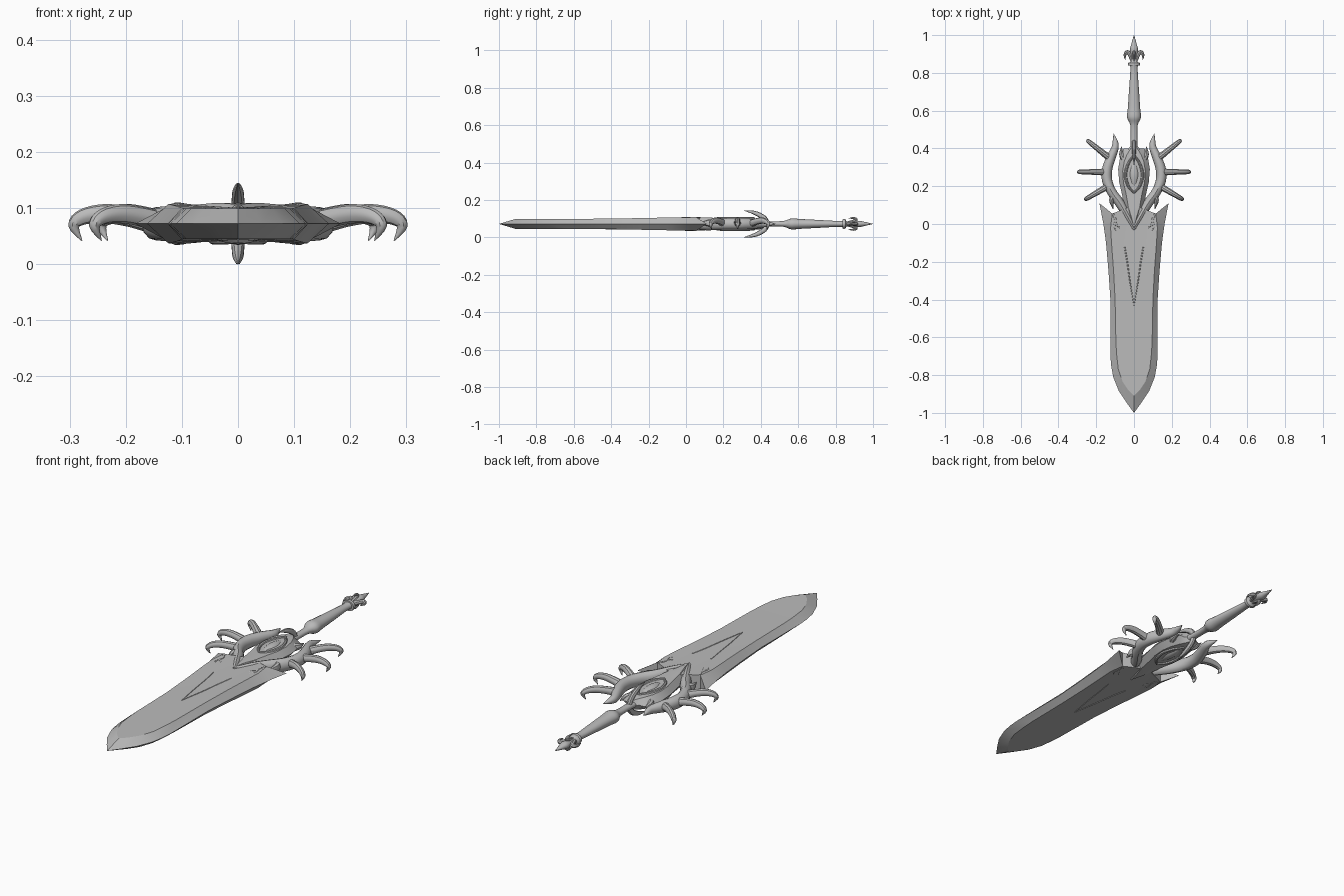
import bpy, bmesh, math
from mathutils import Vector

Z0 = 0.072  # height of the sword's middle plane
grey = bpy.data.materials.new("steel grey")
grey.diffuse_color = (0.5, 0.5, 0.5, 1)


def finish(bm, name, axes="", angle=35):
    """Mirror across the given axes, then make a smooth-shaded object."""
    for a in axes:
        bmesh.ops.mirror(bm, geom=bm.verts[:] + bm.edges[:] + bm.faces[:],
                         axis=a, merge_dist=0.0004)
    bmesh.ops.recalc_face_normals(bm, faces=bm.faces[:])
    me = bpy.data.meshes.new(name)
    bm.to_mesh(me)
    bm.free()
    me.materials.append(grey)
    ob = bpy.data.objects.new(name, me)
    ob.location.z = Z0
    bpy.context.collection.objects.link(ob)
    bpy.ops.object.select_all(action='DESELECT')
    ob.select_set(True)
    bpy.context.view_layer.objects.active = ob
    bpy.ops.object.shade_smooth_by_angle(angle=math.radians(angle))
    return ob


def smooth(pts, n):
    """Catmull-Rom curve through points of any dimension."""
    out = []
    for i in range(len(pts) - 1):
        p = [pts[max(0, min(len(pts) - 1, i + k))] for k in (-1, 0, 1, 2)]
        for j in range(n):
            t = j / n
            out.append([0.5 * (2 * b + (c - a) * t + (2 * a - 5 * b + 4 * c - d) * t * t
                               + (3 * b - a - 3 * c + d) * t ** 3)
                        for a, b, c, d in zip(*p)])
    return out + [list(pts[-1])]


def loft(name, pts, axes="", ref=(0, 0, 1), sides=12, n=4):
    """Tapered tube; each point is x, y, z, half width, half depth."""
    bm = bmesh.new()
    path = smooth(pts, n)
    ref = Vector(ref)
    rings = []
    for i, p in enumerate(path):
        t = Vector(path[min(i + 1, len(path) - 1)][:3]) - Vector(path[max(i - 1, 0)][:3])
        side = ref.cross(t).normalized()
        up = t.cross(side).normalized()
        w, d = max(p[3], 0.0008), max(p[4], 0.0008)
        rings.append([bm.verts.new(Vector(p[:3]) + side * w * math.cos(a) + up * d * math.sin(a))
                      for a in (2 * math.pi * k / sides for k in range(sides))])
    for r, s in zip(rings, rings[1:]):
        for k in range(sides):
            m = (k + 1) % sides
            bm.faces.new((r[k], r[m], s[m], s[k]))
    bm.faces.new(rings[0])
    bm.faces.new(rings[-1])
    return finish(bm, name, axes)


def slab(name, rows, angle=20):
    """Bevelled slab; each row is outer x, y, inner x, y, z, centre y, z."""
    bm = bmesh.new()
    cache = {}

    def vert(*co):
        if co not in cache:
            cache[co] = bm.verts.new(co)
        return cache[co]

    def face(*vs):
        vs = list(dict.fromkeys(vs))
        if len(vs) > 2:
            bm.faces.new(vs)

    grid = [(vert(ox, oy, 0), vert(ix, iy, iz), vert(0, cy, cz))
            for ox, oy, ix, iy, iz, cy, cz in rows]
    for a, b in zip(grid, grid[1:]):
        face(a[0], b[0], b[1], a[1])
        face(a[1], b[1], b[2], a[2])
    ox, oy, ix, iy, iz, cy, cz = rows[-1]
    if ox > 0:  # close the rear end with a wall
        o, i, c = grid[-1]
        low_i, low_c = vert(ix, iy, 0), vert(0, cy, 0)
        face(o, i, low_i)
        face(i, c, low_c, low_i)
    return finish(bm, name, "XZ", angle)


# Blade with ground edges, flaring to points at the rear corners
slab("blade", [
    (0, -1, 0, -.91, .027, -.91, .027),
    (.04, -.945, .03, -.88, .027, -.88, .027),
    (.08, -.885, .06, -.835, .027, -.835, .027),
    (.11, -.81, .083, -.77, .027, -.77, .027),
    (.121, -.75, .092, -.69, .027, -.69, .027),
    (.125, -.7, .096, -.62, .027, -.62, .027),
    (.125, -.4, .1, -.4, .028, -.4, .027),
    (.135, -.25, .108, -.25, .031, -.25, .027),
    (.148, -.1, .119, -.1, .034, -.1, .028),
    (.162, 0, .124, -.02, .035, 0, .028),
    (.183, .11, .115, .055, .036, .1, .029)])

# Thin raised lines converging along the blade
loft("blade_v_lines", [(.05, -.12, .029, .004, .003), (.036, -.2, .028, .004, .003),
                       (.022, -.3, .027, .003, .003), (0, -.43, .027, .002, .002)], "XZ", sides=6)
loft("blade_scroll", [(.112, .055, .034, .005, .004), (.098, .02, .032, .007, .005),
                      (.105, -.02, .032, .005, .004), (.085, -.045, .03, .001, .002)], "XZ", sides=8)
loft("blade_scroll_barb", [(.1, .0, .032, .006, .004), (.085, -.01, .031, .005, .004),
                           (.07, -.035, .029, .001, .002)], "XZ", sides=8)

# Guard core behind the eye, narrowing to a tongue over the blade
slab("guard_core", [
    (0, -.045, 0, -.02, .034, -.02, .034),
    (.03, .01, .012, .03, .035, .03, .037),
    (.055, .08, .03, .09, .032, .09, .035),
    (.062, .15, .042, .16, .03, .16, .03),
    (.078, .22, .056, .22, .029, .22, .029),
    (.084, .29, .06, .28, .029, .28, .029),
    (.075, .345, .052, .33, .029, .33, .029),
    (.056, .4, .036, .37, .028, .38, .03),
    (.03, .4, .02, .395, .026, .4, .028),
    (0, .43, 0, .42, .02, .42, .02)], 35)

# Pointed rim around the eye
loft("eye_rim", [(0, .165, .03, .005, .006), (.03, .2, .029, .007, .008),
                 (.045, .26, .029, .008, .008), (.03, .32, .029, .007, .008),
                 (0, .365, .03, .005, .006)], "XZ", sides=8)

# Almond eye, shared by both faces
loft("eye", [(0, .18, 0, .002, .02), (0, .21, 0, .02, .032), (0, .26, 0, .034, .038),
             (0, .31, 0, .024, .033), (0, .35, 0, .002, .02)], sides=16)

# Crescent horns sweeping from the tongue to the rear
loft("crescent_horn", [(-.004, -.03, .01, .012, .024), (.035, .04, .006, .02, .031),
                       (.075, .11, 0, .025, .034), (.118, .17, 0, .025, .032),
                       (.142, .23, 0, .027, .03), (.142, .29, 0, .027, .03),
                       (.122, .35, 0, .024, .027), (.1, .405, 0, .019, .02),
                       (.1, .44, 0, .013, .013), (.108, .478, 0, .001, .001)], "X")
loft("horn_barb", [(.1, .15, .005, .02, .025), (.118, .125, .005, .014, .02),
                   (.11, .08, .005, .002, .006)], "X", sides=8)
loft("core_barb", [(.05, .34, 0, .018, .02), (.066, .37, 0, .013, .014),
                   (.066, .41, 0, .001, .001)], "X", sides=8)

# Three hooked claws on each side
for name, bx, by, tx, ty in (("rear_claw", .125, .345, .25, .445),
                             ("middle_claw", .145, .275, .3, .276),
                             ("front_claw", .13, .205, .262, .128)):
    d = Vector((tx - bx, ty - by, 0))
    prof = ((0, 0, .02, .02), (.3, .012, .018, .017), (.6, .018, .017, .015),
            (.85, .012, .014, .013), (.95, -.004, .01, .01), (.86, -.03, .001, .001))
    loft(name, [(bx + d.x * s, by + d.y * s, z, w, h) for s, z, w, h in prof],
         "X", ref=(-d.y, d.x, 0), sides=10)

# Hooked claw on each face, curling toward the blade
loft("face_claw", [(0, .435, .005, .012, .012), (0, .42, .03, .013, .012),
                   (0, .385, .052, .012, .011), (0, .35, .064, .008, .007),
                   (0, .31, .0715, .001, .001)], "Z", ref=(1, 0, 0), sides=10)

# Handle with swollen collar, ring and spear-shaped pommel
grip = [(.38, .024), (.43, .018), (.52, .019), (.555, .034), (.575, .037), (.61, .033),
        (.7, .027), (.83, .019), (.838, .031), (.852, .031), (.86, .017), (.885, .016),
        (.925, .021), (.95, .015), (1, .0008)]
loft("handle", [(0, y, 0, r, r * .8) for y, r in grip], sides=16, n=3)

# Curled petals around the pommel
petal = ((.008, .86, .009), (.024, .9, .011), (.038, .91, .01), (.048, .893, .007), (.046, .868, .001))
loft("pommel_side_petal", [(x, y, 0, r, r) for x, y, r in petal], "X", sides=8)
loft("pommel_face_petal", [(0, y, x * .65, r * .8, r * .8) for x, y, r in petal], "Z",
     ref=(1, 0, 0), sides=8)
